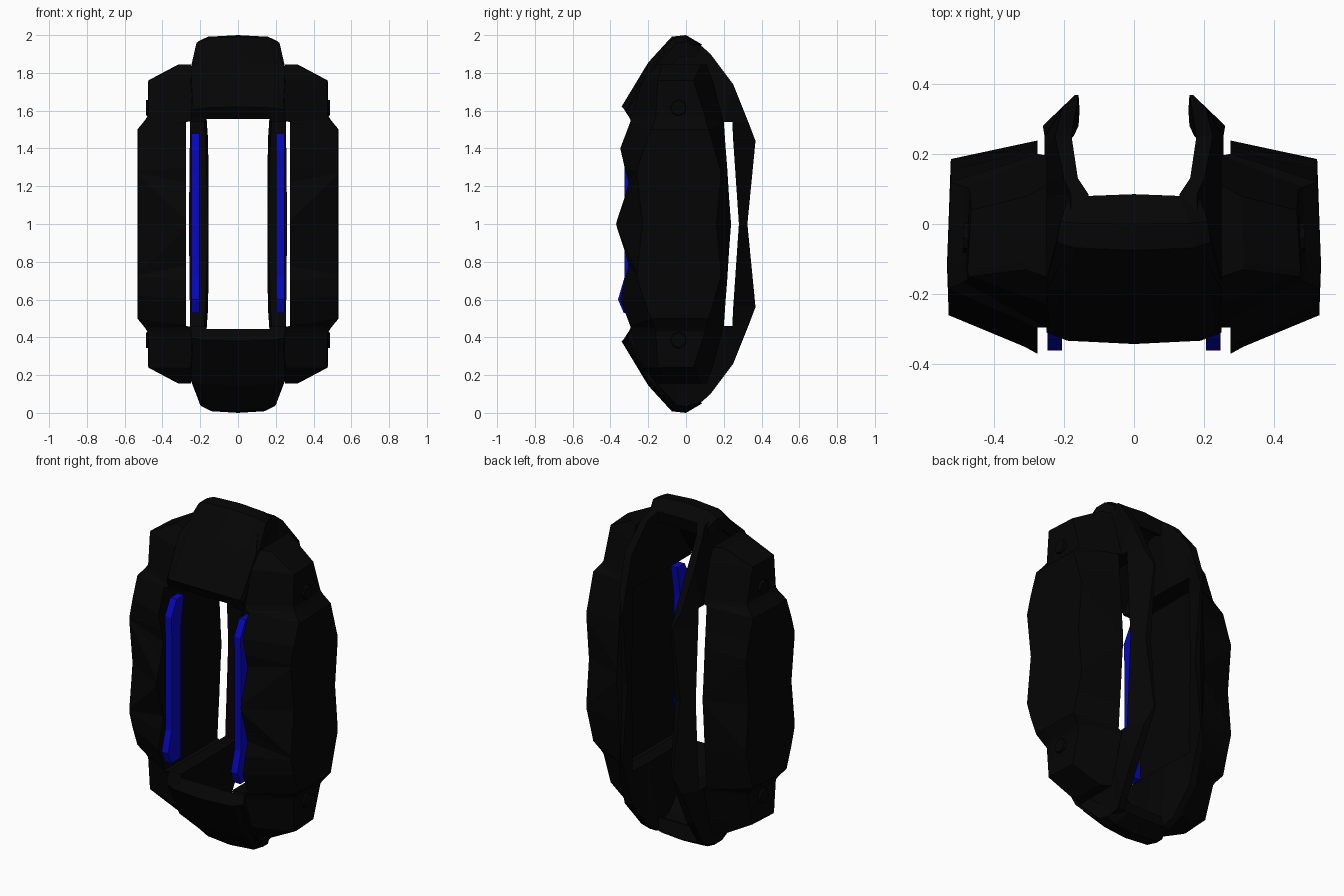
import bpy, bmesh, math
from mathutils import Matrix

cube = bpy.data.objects.get("Cube")
if cube:
    bpy.data.objects.remove(cube, do_unlink=True)


def material(name, color):
    m = bpy.data.materials.new(name)
    m.use_nodes = True
    m.diffuse_color = color
    m.node_tree.nodes["Principled BSDF"].inputs["Base Color"].default_value = color
    return m


black = material("matte black", (0.0015, 0.0015, 0.0015, 1))
blue = material("deep blue", (0.002, 0.002, 0.5, 1))


def finish(name, bm, mat, mirror_x=True, mirror_z=True):
    """Object centred at mid height, mirrored about its own origin."""
    bmesh.ops.recalc_face_normals(bm, faces=bm.faces)
    mesh = bpy.data.meshes.new(name)
    bm.to_mesh(mesh)
    bm.free()
    mesh.materials.append(mat)
    obj = bpy.data.objects.new(name, mesh)
    obj.location.z = 1
    bpy.context.collection.objects.link(obj)
    if mirror_x or mirror_z:
        mod = obj.modifiers.new("Mirror", "MIRROR")
        mod.use_axis = (mirror_x, False, mirror_z)
        mod.use_mirror_merge = False
    return obj


def loft(rings, cap_end=True):
    bm = bmesh.new()
    rows = [[bm.verts.new(p) for p in ring] for ring in rings]
    n = len(rows[0])
    for a, b in zip(rows, rows[1:]):
        for i in range(n):
            j = (i + 1) % n
            bm.faces.new((a[i], a[j], b[j], b[i]))
    bm.faces.new(rows[0])
    if cap_end:
        bm.faces.new(rows[-1])
    return bm


# Side shells: inner z, outer z, inner x, outer x, front y (inner, outer), back y (inner, outer)
shell = [
    (.845, .845, .25, .31, -.15, -.13, .11, .08),
    (.76, .76, .25, .47, -.23, -.15, .14, .04),
    (.57, .57, .25, .475, -.29, -.16, .19, .10),
    (.545, .55, .25, .487, -.295, -.165, .195, .105),
    (.54, .5, .275, .528, -.295, -.185, .2, .12),
    (.40, .38, .275, .528, -.348, -.23, .21, .155),
    (.30, .28, .275, .528, -.325, -.26, .218, .185),
    (.22, .27, .275, .528, -.303, -.26, .223, .185),
    (.14, .265, .275, .528, -.325, -.26, .228, .185),
    (.02, .26, .275, .528, -.365, -.26, .237, .185),
    (0, 0, .275, .528, -.37, -.23, .238, .16),
]
rings = []
for zi, zo, xi, xo, fi, fo, bi, bo in shell:
    rings.append([(xi, fi, zi), (xo, fo, zo), (xo + .005, (fo + bo) / 2 - .08, zo),
                  (xo - .006, bo, zo), (xi, bi, zi)])
finish("side_shell", loft(rings, cap_end=False), black)

# Top and bottom hoods: outer y, outer z, inner y, inner z, crown and edge half widths
hood = [
    (-.342, .62, -.295, .555, .19, .25),
    (-.2, .855, -.16, .76, .19, .25),
    (-.075, .992, -.04, .88, .17, .22),
    (0, 1.0, .01, .89, .16, .21),
    (.085, .95, .06, .87, .13, .19),
]
for name, sign, narrow in (("top_hood", 1, 0), ("bottom_hood", -1, .02)):
    rings = []
    for yo, zo, yi, zi, w, e in hood:
        if zo > .9:
            w, e = w - narrow, e - narrow
        ys, zs = yo + (yi - yo) * .2, zo + (zi - zo) * .08
        ym, zm = yo + (yi - yo) * .7, zo + (zi - zo) * .3
        half = [(w, ys, zs), (e, ym, zm), (e, yi, zi)]
        ring = [(0, yo, zo)] + half + [(-x, y, z) for x, y, z in reversed(half)]
        rings.append([(x, y, z * sign) for x, y, z in ring])
    finish(name, loft(rings), black, False, False)

# Cheeks running into the back rails: outer y, z, x range, inner y, z, x range
rail = [
    (-.315, .61, .17, .24, -.29, .54, .17, .25),
    (-.19, .83, .17, .25, -.2, .54, .17, .25),
    (-.08, .95, .13, .19, -.08, .54, .17, .25),
    (0, .965, .13, .18, 0, .54, .17, .25),
    (.085, .94, .13, .18, .08, .54, .17, .25),
    (.13, .9, .16, .2, .12, .54, .17, .25),
    (.25, .74, .178, .225, .2, .54, .178, .255),
    (.33, .54, .165, .205, .245, .54, .178, .255),
    (.368, .44, .158, .168, .25, .44, .172, .255),
    (.325, 0, .155, .19, .28, 0, .158, .26),
]
rings = [[(a, yo, zo), (b, yo, zo), (d, yi, zi), (c, yi, zi)]
         for yo, zo, a, b, yi, zi, c, d in rail]
finish("cheek_and_back_rail", loft(rings, cap_end=False), black)

# Blue strips along the front opening
profile = [(-.33, -.47), (-.36, -.4), (-.325, -.28), (-.325, .28),
           (-.33, .39), (-.28, .48), (-.21, .48), (-.24, .3), (-.24, -.47)]
finish("blue_strip", loft([[(x, y, z) for y, z in profile] for x in (.205, .247)]),
       blue, True, False)

# Round bolts on the outer faces
bm = bmesh.new()
bmesh.ops.create_cone(bm, cap_ends=True, segments=8, radius1=.052, radius2=.04, depth=.04,
                      matrix=Matrix.Translation((.467, -.04, .615))
                      @ Matrix.Rotation(math.pi / 2, 4, "Y"))
finish("side_bolt", bm, black)
